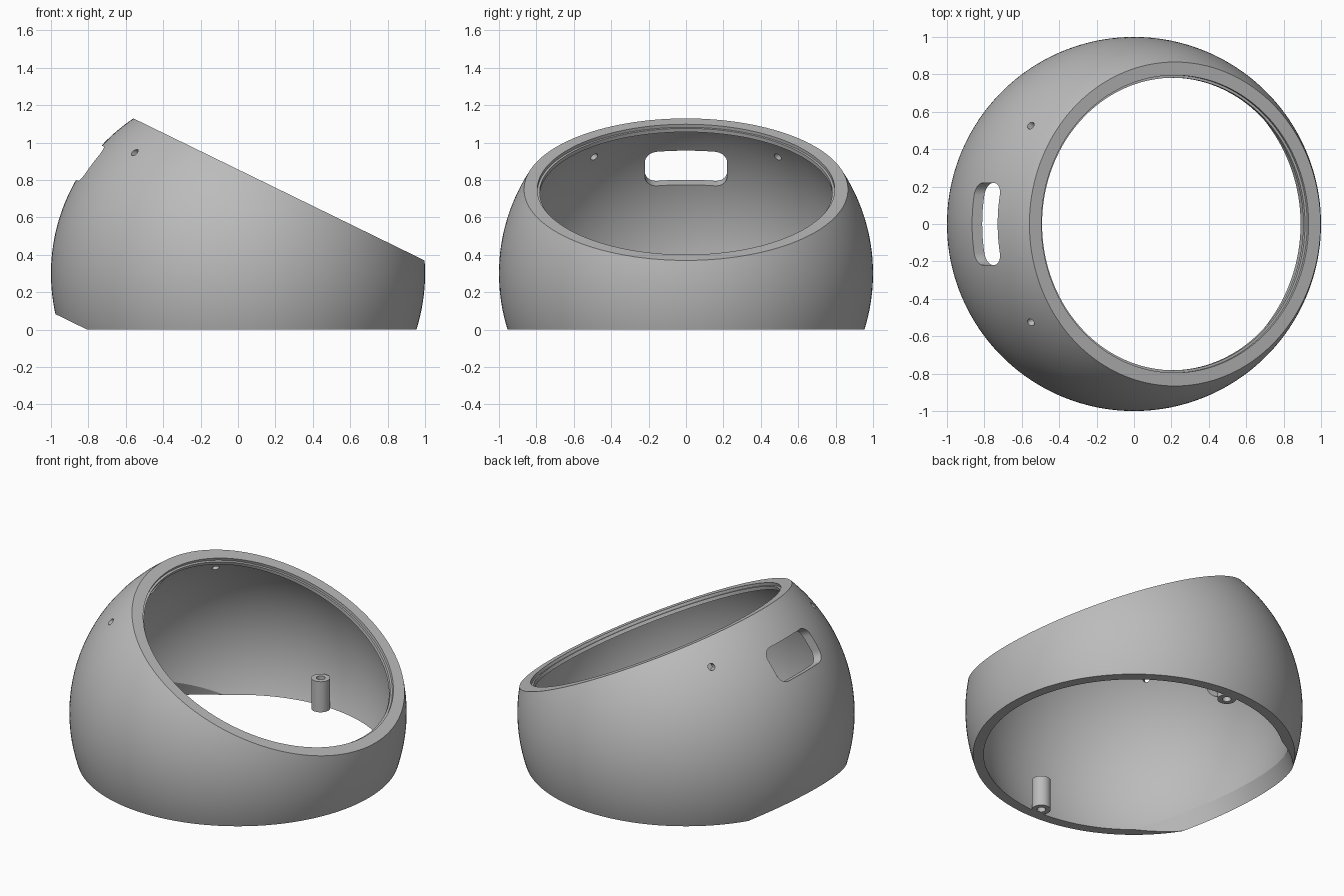
import bpy, bmesh, math
from mathutils import Matrix, Vector

cube = bpy.data.objects.get("Cube")
if cube:
    bpy.data.objects.remove(cube, do_unlink=True)

grey = bpy.data.materials.new("plain grey")
grey.use_nodes = True
colour = (0.5, 0.5, 0.5, 1)
grey.diffuse_color = colour
grey.node_tree.nodes["Principled BSDF"].inputs["Base Color"].default_value = colour

# Tilted frame of the shell: its axis leans toward +x
TILT = Matrix.Translation((0, 0, 0.3)) @ Matrix.Rotation(math.radians(26), 4, 'Y')
OUTER, INNER, BORE = 1.0, 0.94, 0.782
RIM, LEDGE, LIP = 0.5, 0.482, 0.46


def make_object(name, bm, matrix=None):
    if matrix is not None:
        bm.transform(matrix)
    bmesh.ops.recalc_face_normals(bm, faces=bm.faces)
    mesh = bpy.data.meshes.new(name)
    bm.to_mesh(mesh)
    bm.free()
    mesh.materials.append(grey)
    obj = bpy.data.objects.new(name, mesh)
    bpy.context.collection.objects.link(obj)
    return obj


def revolve(name, profile, steps, matrix):
    """Spin a closed (radius, height) profile about the local z axis."""
    bm = bmesh.new()
    rings = []
    for i in range(steps):
        a = math.tau * i / steps
        rings.append([bm.verts.new((r * math.cos(a), r * math.sin(a), h)) for r, h in profile])
    n = len(profile)
    for i in range(steps):
        a, b = rings[i], rings[(i + 1) % steps]
        for j in range(n):
            k = (j + 1) % n
            bm.faces.new((a[j], b[j], b[k], a[k]))
    return make_object(name, bm, matrix)


def arc(radius, start, end, steps):
    """Points on a sphere outline between two heights."""
    a, b = math.asin(start / radius), math.asin(end / radius)
    angles = [a + (b - a) * i / steps for i in range(steps + 1)]
    return [(radius * math.cos(t), radius * math.sin(t)) for t in angles]


def cut(target, cutter):
    cutter.hide_render = True
    mod = target.modifiers.new("cut", 'BOOLEAN')
    mod.operation = 'DIFFERENCE'
    mod.solver = 'EXACT'
    mod.object = cutter
    bpy.context.view_layer.objects.active = target
    bpy.ops.object.modifier_apply(modifier=mod.name)
    bpy.data.objects.remove(cutter, do_unlink=True)


def smooth(obj):
    bpy.ops.object.select_all(action='DESELECT')
    obj.select_set(True)
    bpy.context.view_layer.objects.active = obj
    bpy.ops.object.shade_smooth_by_angle(angle=math.radians(30))


# Hollow spherical shell with a stepped rim and an open bore below
foot = math.sqrt(OUTER ** 2 - BORE ** 2)
inner_foot = math.sqrt(INNER ** 2 - BORE ** 2)
profile = arc(OUTER, -foot, RIM, 48)
profile += [(0.795, RIM), (0.795, LEDGE), (BORE, LEDGE), (BORE, LIP)]
profile += arc(INNER, LIP, -inner_foot, 48)
shell = revolve("shell", profile, 144, TILT)

# Level base
bm = bmesh.new()
bmesh.ops.create_cube(bm, size=4)
cut(shell, make_object("base_cutter", bm, Matrix.Translation((0, 0, -2))))

# Rounded window through the tall wall
bm = bmesh.new()
bmesh.ops.create_cube(bm, size=1)
bm.transform(Matrix.Translation((-0.9, 0, 0.183)) @ Matrix.Diagonal((0.5, 0.44, 0.225, 1)))
along = [e for e in bm.edges if abs((e.verts[0].co - e.verts[1].co).x) > 0.1]
bmesh.ops.bevel(bm, geom=along, offset=0.065, segments=8, profile=0.5, affect='EDGES')
cut(shell, make_object("window_cutter", bm, TILT))


# Screw holes, in mirrored pairs on the tall and the low side
def screw_hole(angle, height, radius):
    bm = bmesh.new()
    bmesh.ops.create_cone(bm, cap_ends=True, segments=32, radius1=radius, radius2=radius, depth=0.4)
    d = Vector((math.cos(angle), math.sin(angle), 0))
    place = Matrix.Translation(d * 0.95 + Vector((0, 0, height)))
    cut(shell, make_object("hole_cutter", bm, TILT @ place @ d.to_track_quat('Z', 'Y').to_matrix().to_4x4()))


for side in (-1, 1):
    screw_hole(side * math.radians(34), 0.229, 0.03)
    screw_hole(side * math.radians(146), 0.339, 0.021)
smooth(shell)

# Hollow mounting posts standing against the inner wall
for side, name in ((-1, "front_post"), (1, "back_post")):
    tube = [(0.026, 0), (0.056, 0), (0.056, 0.2), (0.026, 0.2)]
    smooth(revolve(name, tube, 32, Matrix.Translation((0, side * 0.855, 0))))
